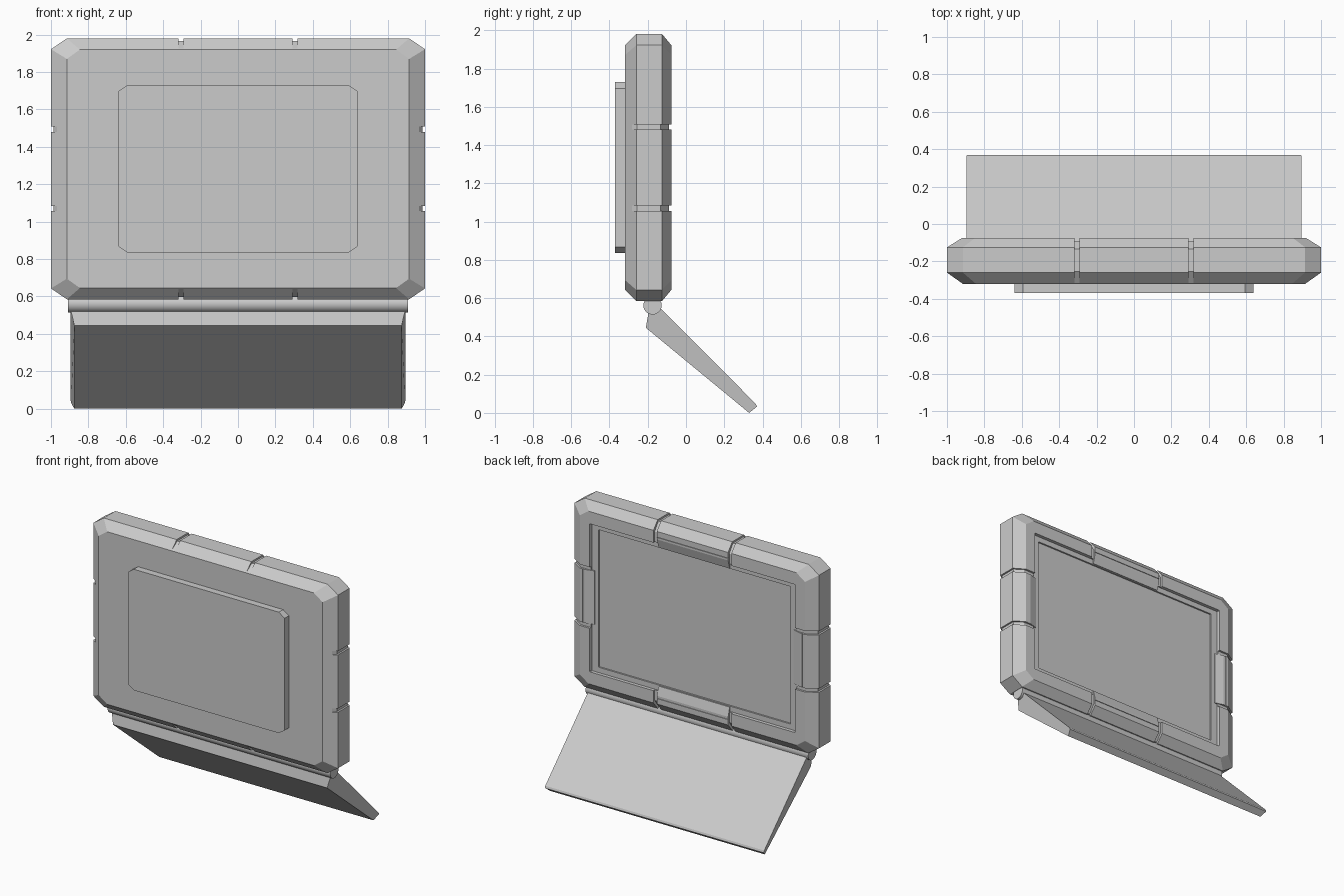
import bpy, bmesh, math

if "Cube" in bpy.data.objects:
    bpy.data.objects.remove(bpy.data.objects["Cube"])

ZC, HX, HZ = 1.2825, 1.0, 0.6975   # body centre height and half sizes


def finish(bm, name):
    bmesh.ops.recalc_face_normals(bm, faces=bm.faces)
    me = bpy.data.meshes.new(name)
    bm.to_mesh(me)
    bm.free()
    ob = bpy.data.objects.new(name, me)
    bpy.context.collection.objects.link(ob)
    return ob


def loft(bm, rings):
    """Skin a list of equal-length point rings and cap both ends."""
    vs = [[bm.verts.new(p) for p in r] for r in rings]
    n = len(vs[0])
    for a, b in zip(vs, vs[1:]):
        for i in range(n):
            j = (i + 1) % n
            bm.faces.new((a[i], a[j], b[j], b[i]))
    bm.faces.new(vs[0])
    bm.faces.new(vs[-1])


def octagon(y, hx, hz, cx, cz):
    """Rectangle with cut corners, facing along y."""
    pts = [(hx, hz - cz), (hx - cx, hz), (cx - hx, hz), (-hx, hz - cz),
           (-hx, cz - hz), (cx - hx, -hz), (hx - cx, -hz), (hx, cz - hz)]
    return [(x, y, ZC + z) for x, z in pts]


def side_point(side, u, d, y):
    """u along a side, d inward from the outer edge."""
    return [(u, y, ZC + HZ - d), (u, y, ZC - HZ + d),
            (HX - d, y, ZC + u), (-HX + d, y, ZC + u)][side]


def side_prism(bm, side, u0, u1, profile):
    loft(bm, [[side_point(side, u, d, y) for d, y in profile] for u in (u0, u1)])


def cut(ob, cutter):
    cutter.hide_render = True
    m = ob.modifiers.new("cut", 'BOOLEAN')
    m.operation, m.solver, m.object = 'DIFFERENCE', 'EXACT', cutter
    bpy.context.view_layer.objects.active = ob
    bpy.ops.object.modifier_apply(modifier=m.name)
    bpy.data.objects.remove(cutter)


# Body shell with chamfered rim and stepped screen recess at the back
bm = bmesh.new()
loft(bm, [octagon(-0.32, 0.915, 0.6375, 0.07, 0.05),
          octagon(-0.26, HX, HZ, 0.085, 0.058),
          octagon(-0.125, HX, HZ, 0.085, 0.058),
          octagon(-0.075, 0.92, 0.6375, 0.07, 0.05),
          octagon(-0.075, 0.84, 0.547, 0.004, 0.004),
          octagon(-0.10, 0.84, 0.547, 0.004, 0.004),
          octagon(-0.10, 0.785, 0.508, 0.004, 0.004),
          octagon(-0.112, 0.785, 0.508, 0.004, 0.004)])
body = finish(bm, "tablet_body")

# Rim grooves, sloped recesses and the four middle clips that fill them
groove_prof = [(0.06, -0.322), (0.013, -0.255), (0.013, -0.133), (0.075, -0.09),
               (0.2, -0.09), (0.2, -0.02), (-0.1, -0.02), (-0.1, -0.4), (0.06, -0.4)]
grooves, recesses, clips = bmesh.new(), bmesh.new(), bmesh.new()
for side in range(4):
    c = 0.305 if side < 2 else 0.212
    for s in (-1, 1):
        side_prism(grooves, side, s * c - 0.014, s * c + 0.014, groove_prof)
    side_prism(recesses, side, -c, c,
               [(0.10, -0.06), (0.22, -0.06), (0.22, -0.098), (0.19, -0.098), (0.10, -0.08)])
    side_prism(clips, side, -c + 0.014, c - 0.014,
               [(0.105, -0.076), (0.12, -0.076), (0.185, -0.094), (0.185, -0.106), (0.105, -0.106)])
cut(body, finish(grooves, "groove_cutter"))
cut(body, finish(recesses, "recess_cutter"))
finish(clips, "rim_clips")

# Raised front panel
bm = bmesh.new()
loft(bm, [octagon(y, 0.64, 0.447, 0.047, 0.033) for y in (-0.37, -0.315)])
finish(bm, "front_panel")

# Hinge barrel
bpy.ops.mesh.primitive_cylinder_add(vertices=32, radius=0.048, depth=1.82,
                                    location=(0, -0.175, 0.562),
                                    rotation=(0, math.pi / 2, 0))
hinge = bpy.context.object
hinge.name = "hinge_barrel"
bpy.ops.object.shade_smooth_by_angle(angle=math.radians(30))

# Tapered stand flap: half width, y, z
flap = [(0.895, -0.195, 0.53), (0.875, -0.21, 0.445), (0.875, 0.33, 0.0),
        (0.893, 0.37, 0.032), (0.895, 0.365, 0.047), (0.895, -0.135, 0.55)]
bm = bmesh.new()
loft(bm, [[(s * w, y, z) for w, y, z in flap] for s in (-1, 1)])
finish(bm, "stand_flap")
